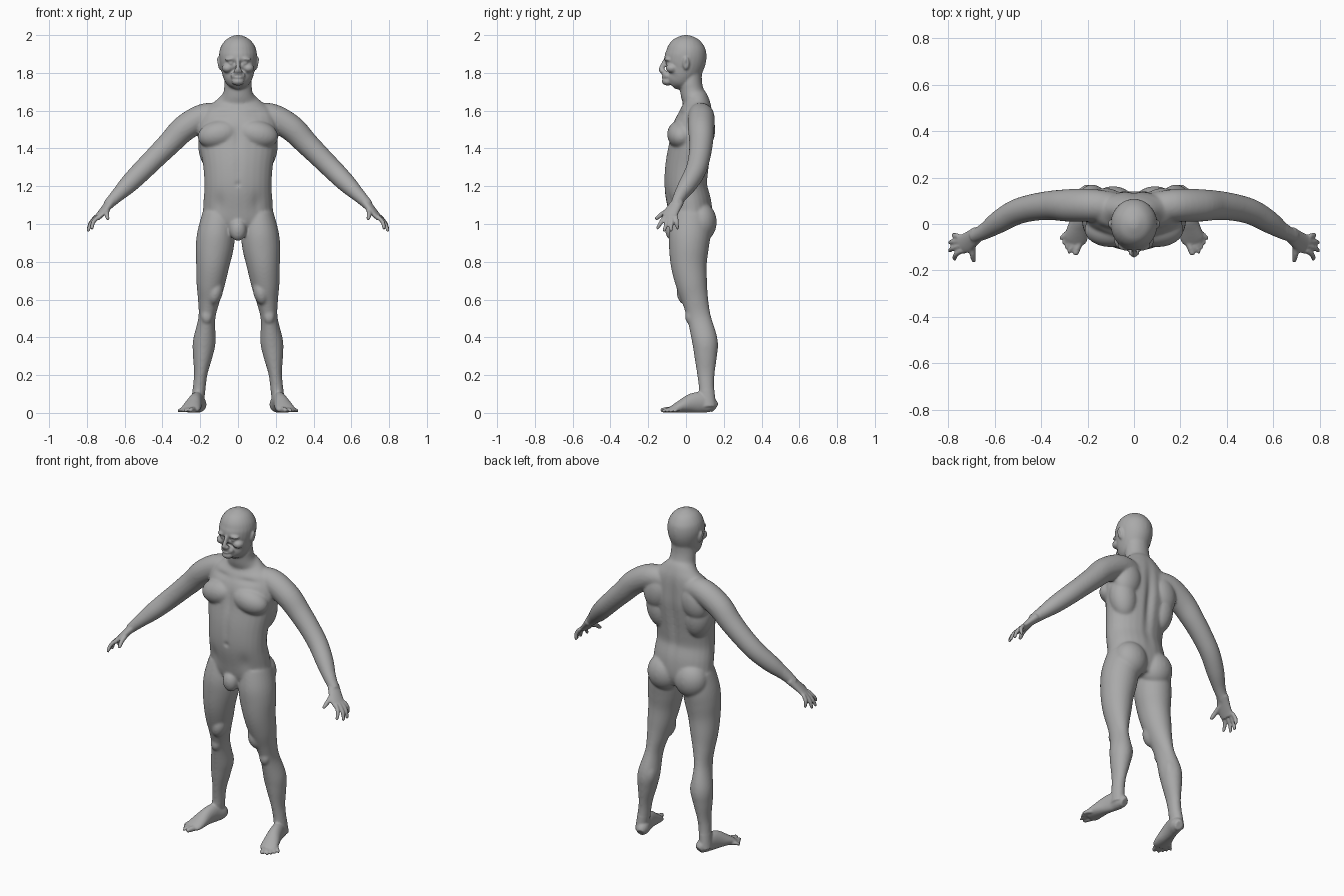
import bpy, bmesh, math
from mathutils import Vector, Matrix

default_cube = bpy.data.objects.get("Cube")
if default_cube:
    bpy.data.objects.remove(default_cube, do_unlink=True)

SIDES = 28
X_AXIS, Y_AXIS = Vector((1, 0, 0)), Vector((0, 1, 0))


def spline(rings, steps=5):
    """Catmull-Rom interpolation through rings of any number of values."""
    smooth_rings = []
    last = len(rings) - 1
    for index in range(last):
        before, start, end, after = (rings[max(0, min(last, index + k))] for k in (-1, 0, 1, 2))
        for step in range(steps):
            t = step / steps
            smooth_rings.append([
                q + t / 2 * (r - p + t * (2 * p - 5 * q + 4 * r - s + t * (3 * (q - r) + s - p)))
                for p, q, r, s in zip(before, start, end, after)])
    return smooth_rings + [list(rings[last])]


def loft(bm, rings, side=X_AXIS):
    """Skin elliptical rings (x, y, z, half width along side, half depth)."""
    rings = spline(rings)
    centers = [Vector(ring[:3]) for ring in rings]
    angles = [math.tau * k / SIDES for k in range(SIDES)]
    loops = []
    for index, (center, ring) in enumerate(zip(centers, rings)):
        following = centers[min(index + 1, len(rings) - 1)]
        previous = centers[max(index - 1, 0)]
        tangent = (following - previous).normalized()
        across = (side - tangent * side.dot(tangent)).normalized()
        depth = tangent.cross(across)
        width_vector, depth_vector = across * ring[3], depth * ring[4]
        loops.append([bm.verts.new(center + width_vector * math.cos(angle) + depth_vector * math.sin(angle))
                      for angle in angles])
    for lower, upper in zip(loops, loops[1:]):
        for k in range(SIDES):
            bm.faces.new((lower[k - 1], lower[k], upper[k], upper[k - 1]))
    bm.faces.new(loops[0][::-1])
    bm.faces.new(loops[-1])


def blob(bm, center, radii, tilt=0):
    """Ellipsoid muscle or feature, tilted about the front-back axis."""
    turn = Matrix.Rotation(math.radians(tilt), 4, 'Y')
    matrix = Matrix.Translation(center) @ turn @ Matrix.Diagonal((*radii, 1))
    bmesh.ops.create_uvsphere(bm, u_segments=24, v_segments=16, radius=1, matrix=matrix)


def digit(bm, base, tip, radius, bend):
    """Finger or toe with a raised middle joint and a rounded end."""
    base, tip = Vector(base), Vector(tip)
    middle = (base + tip) / 2 + Vector(bend)
    narrow = radius * .8
    loft(bm, [(*base, radius, radius), (*middle, radius, radius), (*tip, narrow, narrow)], X_AXIS + Y_AXIS)
    blob(bm, tip, (narrow, narrow, narrow))


bm = bmesh.new()

# Arm from shoulder girdle to wrist, sloping down at a constant angle
arm = [(.06, .07, .06), (.17, .08, .07), (.28, .08, .07), (.36, .08, .063), (.44, .07, .058),
       (.51, .05, .055), (.58, .01, .049), (.64, -.03, .036), (.69, -.055, .027)]
loft(bm, [(x, y, min(1.79 - x, 1.57), radius, radius) for x, y, radius in arm], Y_AXIS)
blob(bm, (.28, .08, 1.51), (.08, .07, .06), 42)

# Hand: flat palm, four fanned fingers and a thumb
loft(bm, [(.67, -.04, 1.12, .033, .026), (.72, -.08, 1.06, .042, .018), (.75, -.086, 1.03, .042, .014)],
     X_AXIS / 3 + Y_AXIS)
for finger in range(4):
    arch = math.sin(math.pi * (finger + 1) / 5)
    digit(bm, (.74 + .005 * finger, -.113 + .02 * finger, 1.04),
          (.74 + .055 * arch, -.15 + .035 * finger, 1 - .035 * arch), .011, (.01, 0, 0))
digit(bm, (.69, -.07, 1.08), (.69, -.155, 1.03), .013, (.005, -.01, 0))

# Leg from hip to heel, leaning outward in a straight line
leg = [(1.05, .03, .085, .1), (.95, .02, .1, .11), (.87, .015, .1, .105), (.78, .015, .088, .095),
       (.68, .03, .075, .083), (.59, .05, .057, .069), (.5, .07, .045, .063), (.38, .1, .06, .068),
       (.3, .104, .052, .06), (.21, .105, .036, .047), (.14, .108, .034, .041), (.03, .115, .034, .045)]
loft(bm, [(.22 - .11 * z, y, z, width, depth) for z, y, width, depth in leg])
blob(bm, (.165, .02, .51), (.03, .025, .04))
blob(bm, (.155, .115, .37), (.035, .045, .075), -6)
blob(bm, (.12, 0, .64), (.04, .05, .07), -12)

# Foot resting on the ground, with five toes
foot = [(.155, .022, .026), (.13, .036, .042), (.08, .036, .055), (.03, .039, .051),
        (-.02, .047, .036), (-.06, .05, .023), (-.08, .042, .016)]
loft(bm, [(.235 - y / 4, y, height, width, height) for y, width, height in foot])
digit(bm, (.23, -.06, .018), (.25, -.123, .015), .016, (0, 0, 0))
for toe in range(4):
    digit(bm, (.25 + .01 * toe, -.07 + .013 * toe, .018),
          (.28 + .011 * toe, -.12 + .02 * toe, .011), .0105, (0, 0, .004))

# Paired torso muscles: chest, shoulder blade, side of back, buttock
blob(bm, (.1, -.025, 1.475), (.115, .075, .075), 12)
blob(bm, (.125, .09, 1.5), (.085, .065, .11), -15)
blob(bm, (.13, .06, 1.4), (.08, .075, .13), 8)
blob(bm, (.09, .077, 1.01), (.1, .086, .105))

# Paired face features: brow, eyeball, cheekbone, nostril, ear
blob(bm, (.036, -.093, 1.874), (.034, .022, .012), 6)
blob(bm, (.035, -.091, 1.853), (.017, .017, .013))
blob(bm, (.055, -.073, 1.825), (.03, .034, .025))
blob(bm, (.013, -.122, 1.81), (.011, .015, .01))
blob(bm, (.1, 0, 1.85), (.011, .018, .034), 12)

# Mirror everything paired to the other side
twin = bmesh.ops.duplicate(bm, geom=bm.verts[:] + bm.edges[:] + bm.faces[:])["geom"]
bmesh.ops.scale(bm, vec=(-1, 1, 1), verts=[item for item in twin if isinstance(item, bmesh.types.BMVert)])
bmesh.ops.reverse_faces(bm, faces=[item for item in twin if isinstance(item, bmesh.types.BMFace)])

# Torso and neck, as height, centre depth, half width, half depth
torso = [(.95, .035, .1, .08), (1.01, .03, .18, .11), (1.1, .02, .184, .118), (1.2, 0, .178, .115),
         (1.3, .005, .184, .117), (1.4, .02, .2, .115), (1.5, .035, .21, .11), (1.6, .055, .18, .085),
         (1.65, .052, .12, .072), (1.69, .035, .08, .064), (1.75, .025, .072, .06), (1.82, .025, .068, .06)]
loft(bm, [(0, y, z, width, depth) for z, y, width, depth in torso])
blob(bm, (0, -.07, .97), (.045, .04, .06))

# Head from jaw to crown, then chin, nose and lips
head = [(1.738, -.08, .032, .035), (1.755, -.062, .058, .055), (1.78, -.036, .078, .08),
        (1.82, -.016, .09, .1), (1.86, -.006, .098, .11), (1.9, 0, .1, .109), (1.94, 0, .09, .097),
        (1.975, 0, .064, .07), (1.995, 0, .028, .03), (2, 0, .008, .008)]
loft(bm, [(0, y, z, width, depth) for z, y, width, depth in head])
blob(bm, (0, -.098, 1.755), (.034, .03, .022))
loft(bm, [(0, -.1, 1.88, .01, .012), (0, -.117, 1.85, .01, .013), (0, -.13, 1.818, .013, .015),
          (0, -.122, 1.805, .01, .012)])
blob(bm, (0, -.1, 1.785), (.04, .024, .025))
for lip_height in (1.791, 1.777):
    blob(bm, (0, -.117, lip_height), (.024, .013, .007))

# Fuse all parts into one skin
bmesh.ops.recalc_face_normals(bm, faces=bm.faces[:])
rough_mesh = bpy.data.meshes.new("rough_body")
bm.to_mesh(rough_mesh)
bm.free()
body = bpy.data.objects.new("body", rough_mesh)
bpy.context.collection.objects.link(body)
remesh = body.modifiers.new("fuse", 'REMESH')
remesh.mode = 'VOXEL'
remesh.voxel_size = .006
remesh.use_smooth_shade = True
skin = bpy.data.meshes.new_from_object(body.evaluated_get(bpy.context.evaluated_depsgraph_get()))
body.modifiers.clear()
body.data = skin
bpy.data.meshes.remove(rough_mesh)
skin.name = "body"


def brush(center, radii, push):
    """Push the skin with a soft falloff, on both sides where off centre."""
    for sign in ((1, -1) if center[0] else (1,)):
        middle = Vector((center[0] * sign, center[1], center[2]))
        offset = Vector((push[0] * sign, push[1], push[2]))
        for vert in skin.vertices:
            if abs(vert.co.z - middle.z) < 3 * radii[2]:
                reach = sum(((place - centre) / radius) ** 2
                            for place, centre, radius in zip(vert.co, middle, radii))
                vert.co += offset * math.exp(-reach)


# Grooves: spine, breastbone, belly line, navel, collarbone, groin, eye corner, ear, mouth
brush((0, .15, 1.38), (.022, .06, .2), (0, -.018, 0))
brush((0, -.1, 1.47), (.018, .05, .07), (0, .01, 0))
brush((0, -.11, 1.3), (.015, .04, .09), (0, .005, 0))
brush((0, -.11, 1.21), (.012, .03, .01), (0, .012, 0))
brush((.09, -.04, 1.585), (.06, .05, .014), (0, .008, 0))
brush((.1, -.08, 1.11), (.03, .06, .05), (0, .008, 0))
brush((.018, -.11, 1.856), (.008, .02, .012), (0, .009, 0))
brush((.11, 0, 1.85), (.012, .007, .016), (-.008, 0, 0))
brush((0, -.13, 1.784), (.024, .02, .003), (0, .004, 0))

# Strong smoothing on torso and limbs, light smoothing on face, hands and feet
muscles = body.vertex_groups.new(name="muscles")
muscles.add([vert.index for vert in skin.vertices
             if vert.co.z > .12 and abs(vert.co.x) < .66 and not (vert.co.z > 1.73 and vert.co.y < .04)],
            1, 'REPLACE')
for name, group, count in (("soften_muscles", "muscles", 14), ("soften_all", "", 2)):
    smooth = body.modifiers.new(name, 'SMOOTH')
    smooth.factor = .5
    smooth.iterations = count
    smooth.vertex_group = group

# Single plain skin colour
grey = bpy.data.materials.new("skin_grey")
grey.use_nodes = True
colour = (.4, .4, .4, 1)
grey.diffuse_color = colour
grey.node_tree.nodes["Principled BSDF"].inputs["Base Color"].default_value = colour
skin.materials.clear()
skin.materials.append(grey)
